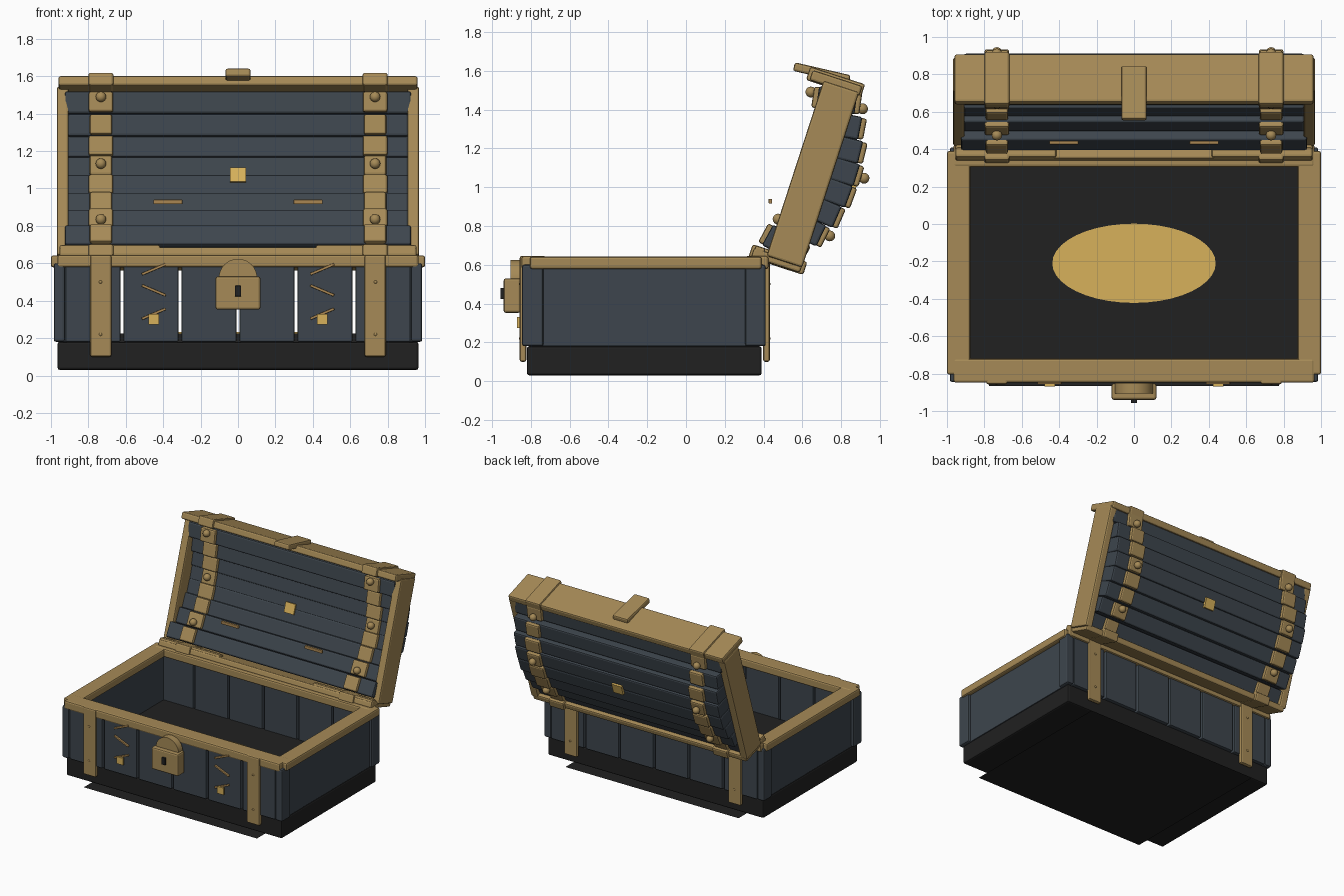
import bpy, bmesh, math
from mathutils import Matrix, Vector

if "Cube" in bpy.data.objects:
    bpy.data.objects.remove(bpy.data.objects["Cube"])


def material(name, rgb):
    m = bpy.data.materials.new(name)
    m.diffuse_color = (*rgb, 1)
    m.use_nodes = True
    m.node_tree.nodes["Principled BSDF"].inputs["Base Color"].default_value = m.diffuse_color
    return m


BRASS = material("aged_brass", (0.38, 0.255, 0.095))
GOLD = material("bright_gold", (0.68, 0.44, 0.105))
SLATE = material("slate_wood", (0.047, 0.060, 0.074))
BLACK = material("black_wood", (0.015, 0.015, 0.015))
COPPER = material("chain_bronze", (0.40, 0.24, 0.085))


def finish(name, bm, mat, matrix, smooth=False):
    me = bpy.data.meshes.new(name)
    bm.to_mesh(me)
    bm.free()
    me.materials.append(mat)
    if smooth:
        me.shade_smooth()
        me.set_sharp_from_angle(angle=math.radians(40))
    ob = bpy.data.objects.new(name, me)
    ob.matrix_world = matrix
    bpy.context.collection.objects.link(ob)
    return ob


def block(name, mat, centre, size, rx=0.0, ry=0.0, bevel=0.012):
    """Rounded box from centre and size."""
    bm = bmesh.new()
    bmesh.ops.create_cube(bm, size=1)
    bmesh.ops.scale(bm, vec=size, verts=bm.verts)
    if bevel:
        bmesh.ops.bevel(bm, geom=bm.edges[:], offset=min(bevel, min(size) * 0.3),
                        segments=2, profile=0.5, affect='EDGES')
    mx = Matrix.Translation(centre) @ Matrix.Rotation(rx, 4, 'X') @ Matrix.Rotation(ry, 4, 'Y')
    return finish(name, bm, mat, mx)


def span(name, mat, x, y, z, bevel=0.012):
    """Rounded box from (min, max) ranges."""
    r = (x, y, z)
    return block(name, mat, [(a + b) / 2 for a, b in r], [abs(b - a) for a, b in r], bevel=bevel)


def stud(name, centre, r):
    bm = bmesh.new()
    bmesh.ops.create_uvsphere(bm, u_segments=16, v_segments=8, radius=r)
    finish(name, bm, BRASS, Matrix.Translation(centre), True)


def disc(name, mat, radius, depth, matrix, segments=40):
    bm = bmesh.new()
    bmesh.ops.create_cone(bm, cap_ends=True, segments=segments, radius1=radius,
                          radius2=radius, depth=depth)
    finish(name, bm, mat, matrix, True)


# --- Base, floor and ground sheet ---
span("base", BLACK, (-0.965, 0.965), (-0.82, 0.39), (0.03, 0.18))
span("inner_floor", BLACK, (-0.90, 0.90), (-0.75, 0.33), (0.17, 0.225), 0)
bm = bmesh.new()
bmesh.ops.create_grid(bm, x_segments=1, y_segments=1, size=1)
bmesh.ops.scale(bm, vec=(0.775, 0.65, 1), verts=bm.verts)
finish("ground_sheet", bm, BLACK, Matrix.Translation((0, -0.215, 0)))
disc("gold_pile", GOLD, 1, 1,
     Matrix.Translation((0, -0.21, 0.228)) @ Matrix.Diagonal((0.437, 0.212, 0.009, 1)))

# --- Front and back planks, with narrow open gaps ---
for side, y in (("front", (-0.84, -0.75)), ("back", (0.32, 0.41))):
    for i in range(6):
        x = -0.93 + 0.31 * i
        span(f"{side}_plank_{i}", SLATE, (x + 0.008, x + 0.302), y, (0.18, 0.60), 0.008)

# --- Side walls, corner posts, rim sides, straps (mirrored) ---
for s in (-1, 1):
    span("side_wall", SLATE, (s * 0.89, s * 0.965), (-0.75, 0.32), (0.18, 0.60), 0.005)
    for y in ((-0.845, -0.735), (0.305, 0.41)):
        span("corner_post", SLATE, (s * 0.925, s * 0.985), y, (0.18, 0.60))
    span("rim_side", BRASS, (s * 0.875, s * 1.0), (-0.805, 0.39), (0.578, 0.642))
    for y, d in ((-0.84, -1), (0.415, 1)):
        span("strap", BRASS, (s * 0.677, s * 0.79), (y - 0.017, y + 0.017), (0.10, 0.645))
        for z in (0.22, 0.50):
            stud("strap_rivet", (s * 0.735, y + d * 0.01, z), 0.011)
span("rim_front", BRASS, (-0.965, 0.965), (-0.848, -0.72), (0.578, 0.645))
span("rim_back", BRASS, (-0.965, 0.965), (0.305, 0.425), (0.578, 0.645))

# --- Lock ---
span("lock_body", BRASS, (-0.12, 0.12), (-0.94, -0.852), (0.352, 0.53))
disc("lock_shackle", BRASS, 0.102, 0.055,
     Matrix.Translation((0, -0.878, 0.522)) @ Matrix.Rotation(math.pi / 2, 4, 'X'), 32)
span("keyhole", BLACK, (-0.016, 0.016), (-0.957, -0.938), (0.423, 0.48), 0.003)

# --- Front chains with small tags ---
for x in (-0.45, 0.45):
    for z, a in ((0.568, -1), (0.455, 1), (0.33, -1)):
        block("chain_bar", COPPER, (x, -0.848, z), (0.138, 0.016, 0.014), ry=a * 0.4, bevel=0.003)
    block("chain_tag", GOLD, (x, -0.863, 0.302), (0.056, 0.014, 0.056), bevel=0)

# --- Lid: local u runs up the open lid, v points outward ---
TILT = math.radians(18)
U = Vector((0, math.sin(TILT), math.cos(TILT)))
V = Vector((0, math.cos(TILT), -math.sin(TILT)))
HINGE = Vector((0, 0.42, 0.644))


def lid_point(x, u, v):
    return HINGE + Vector((x, 0, 0)) + U * u + V * v


def lid_block(name, mat, x, u, v, extra=0.0, bevel=0.012):
    mid = lambda r: (r[0] + r[1]) / 2
    return block(name, mat, lid_point(mid(x), mid(u), mid(v)),
                 (abs(x[1] - x[0]), v[1] - v[0], u[1] - u[0]), rx=-TILT - extra, bevel=bevel)


# Slats stepping along an arch, each with its strap segments and rivets
STEP = 0.1125
for i in range(8):
    u = 0.03 + STEP * (i + 0.5)
    v = 0.21 - 0.85 * (u - 0.5) ** 2
    lean = 0.3 * math.atan(-1.7 * (u - 0.5))
    half = 0.925 if i in (0, 7) else 0.91
    lid_block(f"lid_slat_{i}", SLATE, (-half, half), (u - 0.06, u + 0.06),
              (v - 0.10, v + 0.10), lean)
    for s in (-1, 1):
        w = 0.066 if i % 2 else 0.06
        lid_block("lid_strap", BRASS, (s * (0.733 - w), s * (0.733 + w)),
                  (u - 0.055, u + 0.055), (v - 0.125, v + 0.125), lean)
        if i in (1, 4, 7):
            for d in (-0.14, 0.14):
                stud("lid_rivet", lid_point(s * 0.733, u, v + d), 0.028)

# Lid frame: end panels, long beams and beam wraps
for s in (-1, 1):
    lid_block("lid_end", BRASS, (s * 0.905, s * 0.968), (0, 0.95), (-0.005, 0.188))
    for u in ((0.925, 0.998), (-0.035, 0.035)):
        lid_block("beam_wrap", BRASS, (s * 0.666, s * 0.80), u, (-0.092, 0.205))
    lid_block("hinge_plate", BRASS, (s * 0.415, s * 0.955), (-0.01, 0.035), (-0.075, -0.02))
lid_block("lid_top_beam", BRASS, (-0.96, 0.96), (0.93, 0.985), (-0.075, 0.195))
lid_block("lid_hinge_beam", BRASS, (-0.955, 0.955), (-0.03, 0.02), (-0.08, 0.185))

# Latch, centre tag and loose hinge bars
block("latch", BRASS, (0, 0.70, 1.588), (0.136, 0.295, 0.045), rx=math.radians(-13))
lid_block("lid_tag", GOLD, (-0.044, 0.044), (0.443, 0.523), (0.095, 0.325), bevel=0)
for x in (-0.375, 0.375):
    block("loose_bar", COPPER, (x, 0.435, 0.928), (0.155, 0.018, 0.024), bevel=0.003)
